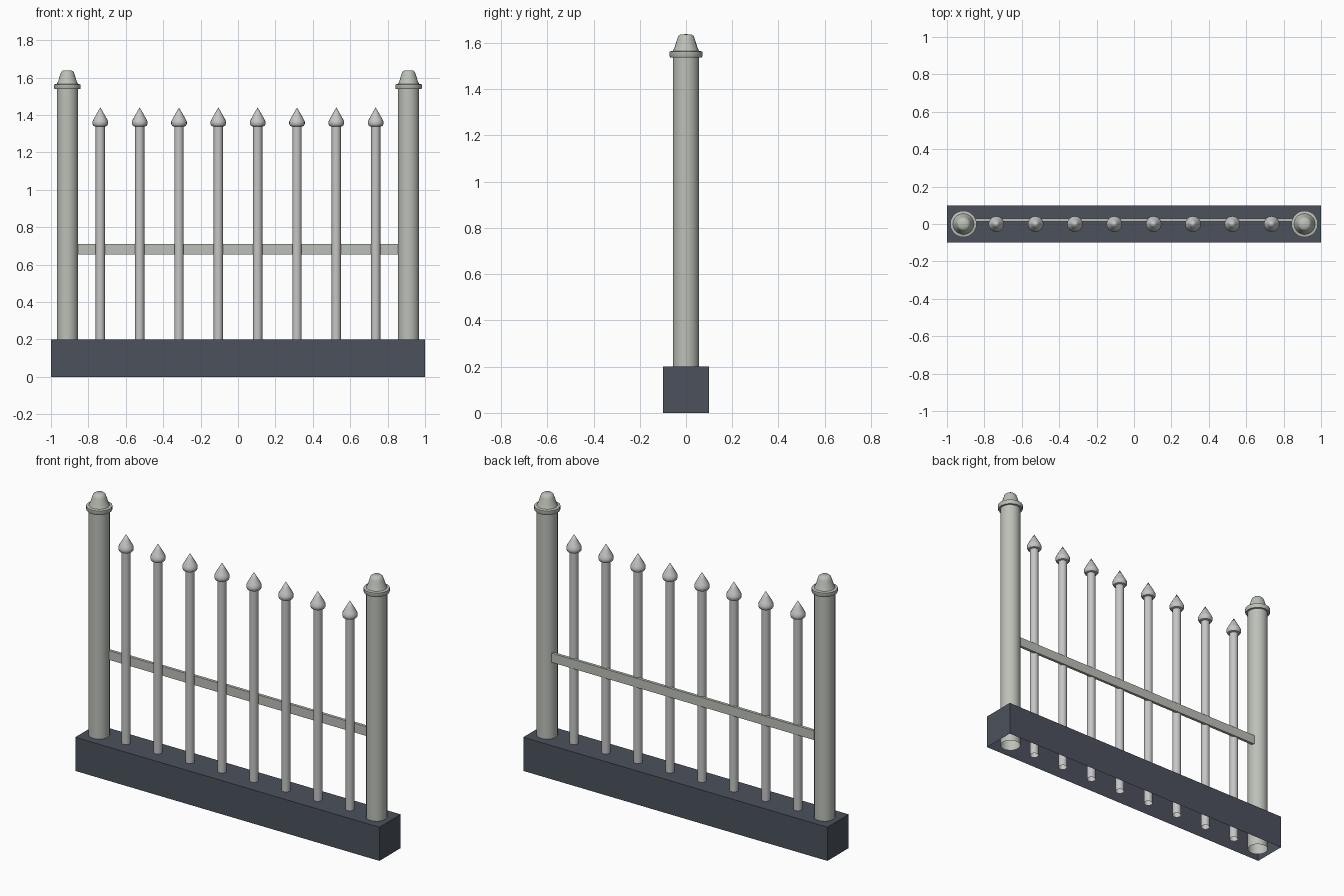
import bpy, bmesh, math

if "Cube" in bpy.data.objects:
    bpy.data.objects.remove(bpy.data.objects["Cube"])


def material(name, rgb):
    m = bpy.data.materials.new(name)
    m.diffuse_color = (*rgb, 1.0)
    m.use_nodes = True
    m.node_tree.nodes["Principled BSDF"].inputs["Base Color"].default_value = m.diffuse_color
    return m


STONE = material("dark slate", (0.072, 0.083, 0.107))
POST = material("greenish grey", (0.50, 0.53, 0.48))
PICKET = material("light grey", (0.57, 0.56, 0.56))


def finish(bm, name, mat, smooth_angle=None):
    mesh = bpy.data.meshes.new(name)
    bm.to_mesh(mesh)
    bm.free()
    mesh.materials.append(mat)
    ob = bpy.data.objects.new(name, mesh)
    bpy.context.collection.objects.link(ob)
    if smooth_angle:
        bpy.ops.object.select_all(action='DESELECT')
        ob.select_set(True)
        bpy.context.view_layer.objects.active = ob
        bpy.ops.object.shade_smooth_by_angle(angle=math.radians(smooth_angle))
    return ob


def box(name, lo, hi, mat, open_bottom=False):
    bm = bmesh.new()
    bmesh.ops.create_cube(bm, size=1)
    for v in bm.verts:
        for i in range(3):
            v.co[i] = lo[i] if v.co[i] < 0 else hi[i]
    if open_bottom:
        bottom = [f for f in bm.faces if f.normal.z < -0.9]
        bmesh.ops.delete(bm, geom=bottom, context='FACES_ONLY')
    return finish(bm, name, mat)


def turned(name, x, profile, sides, mat):
    """Spin a (radius, height) profile around a vertical axis at x."""
    bm = bmesh.new()
    verts = [bm.verts.new((r, 0, z)) for r, z in profile]
    edges = [bm.edges.new(p) for p in zip(verts, verts[1:])]
    bmesh.ops.spin(bm, geom=verts + edges, cent=(0, 0, 0), axis=(0, 0, 1),
                   angle=math.tau, steps=sides)
    bmesh.ops.remove_doubles(bm, verts=bm.verts, dist=1e-4)
    bmesh.ops.recalc_face_normals(bm, faces=bm.faces)
    bmesh.ops.translate(bm, verts=bm.verts, vec=(x, 0, 0))
    return finish(bm, name, mat, 40)


# plinth, a shell open underneath
box("plinth", (-1, -0.1, 0), (1, 0.1, 0.2), STONE, open_bottom=True)

# end posts: shaft, lip and rounded finial
post_profile = [(0.057, 0), (0.057, 1.538), (0.068, 1.538), (0.071, 1.543),
                (0.071, 1.563), (0.056, 1.566), (0.049, 1.582), (0.039, 1.615),
                (0.034, 1.629), (0.025, 1.637), (0, 1.638)]
for side, x in (("left", -0.912), ("right", 0.912)):
    turned(side + "_post", x, post_profile, 20, POST)

# pickets: rod with a pointed head
picket_profile = [(0.025, 0), (0.025, 1.338), (0.036, 1.341), (0.042, 1.352),
                  (0.042, 1.364), (0.036, 1.377), (0.017, 1.411), (0, 1.44)]
for i in range(8):
    turned(f"picket_{i + 1}", (i - 3.5) * 0.2103, picket_profile, 16, PICKET)

# cross rail behind the pickets
box("rail", (-0.87, 0.013, 0.655), (0.87, 0.03, 0.71), POST)
